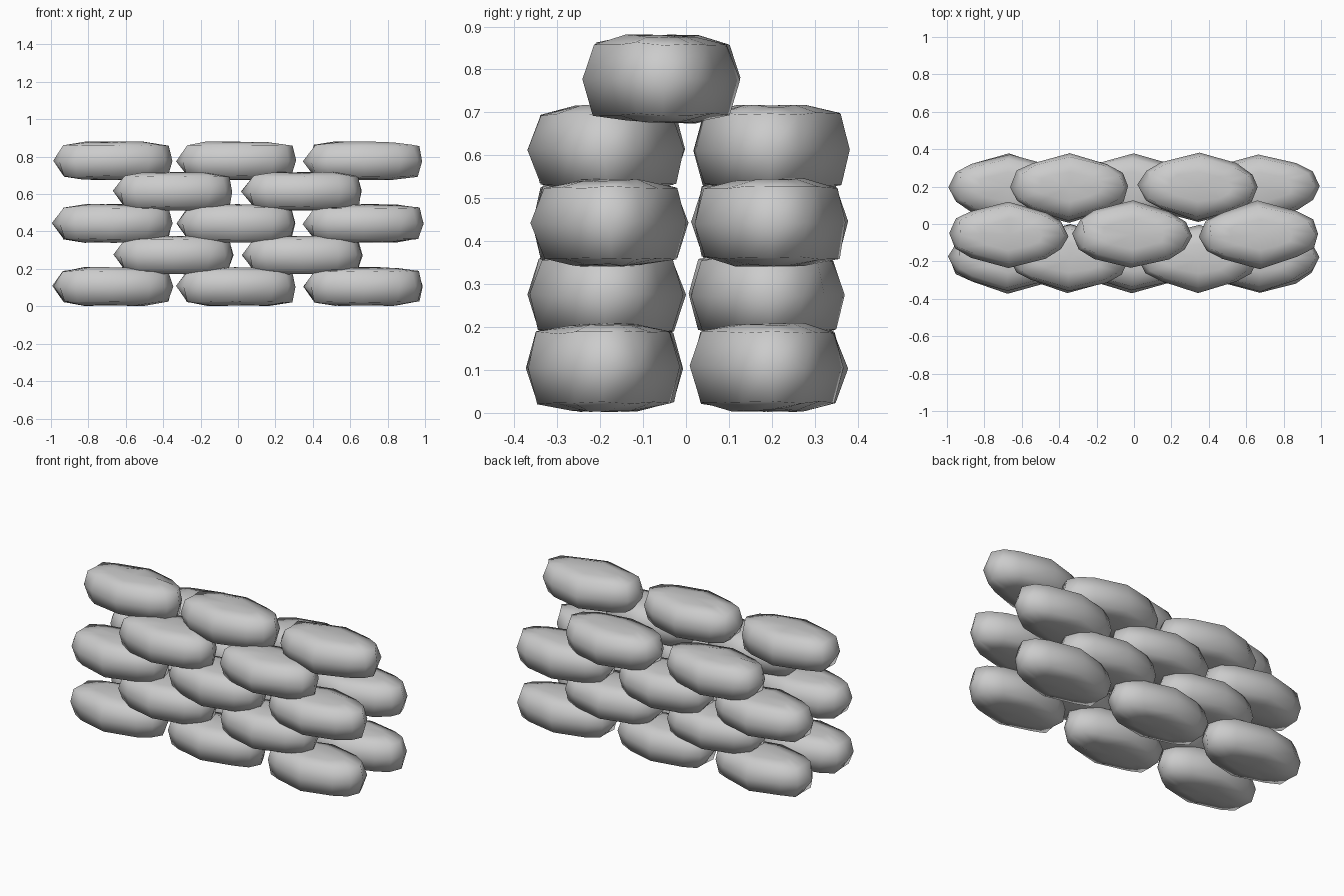
import bpy, bmesh, math, random
from mathutils import Matrix

if "Cube" in bpy.data.objects:
    bpy.data.objects.remove(bpy.data.objects["Cube"])

random.seed(7)
mat = bpy.data.materials.new("grey sackcloth")
mat.diffuse_color = (0.6, 0.6, 0.6, 1)
mat.use_nodes = True
mat.node_tree.nodes["Principled BSDF"].inputs["Base Color"].default_value = mat.diffuse_color

# Plan outline of one bag (half length 0.32, half width 0.18)
PLAN = [(0.318, 0.0), (0.285, 0.075), (0.2, 0.125), (0, 0.18), (-0.2, 0.125), (-0.28, 0.08),
        (-0.322, 0.0), (-0.28, -0.08), (-0.2, -0.125), (0, -0.18), (0.2, -0.125), (0.285, -0.075)]
# Rings of the pillow: scale in x, scale in y, height
RINGS = [(0.55, 0.45, -0.1), (0.93, 0.87, -0.082), (1, 1, 0), (0.93, 0.87, 0.082), (0.55, 0.45, 0.1)]


def sandbag(name, x, y, z, turn):
    bm = bmesh.new()
    j = lambda s: random.uniform(-s, s)
    rings = []
    for sx, sy, h in RINGS:
        ring = []
        for i, (px, py) in enumerate(PLAN):
            pinch = 0.86 if i == 6 and abs(h) > 0.05 else 1  # tied end
            ring.append(bm.verts.new((px * sx * pinch + j(0.006), py * sy + j(0.006), h + j(0.004))))
        rings.append(ring)
    n = len(PLAN)
    for a, b in zip(rings, rings[1:]):
        for i in range(n):
            k = (i + 1) % n
            bm.faces.new((a[i], a[k], b[k], b[i]))
    for ring, h in ((rings[0], -0.102), (rings[-1], 0.102)):
        pole = bm.verts.new((0, 0, h))
        for i in range(n):
            bm.faces.new((ring[i], ring[(i + 1) % n], pole))
    bmesh.ops.recalc_face_normals(bm, faces=bm.faces)
    bm.transform(Matrix.Translation((x, y, z)) @ Matrix.Rotation(turn, 4, 'Z'))
    for f in bm.faces:
        f.smooth = True
    me = bpy.data.meshes.new(name)
    bm.to_mesh(me)
    bm.free()
    me.materials.append(mat)
    bpy.context.collection.objects.link(bpy.data.objects.new(name, me))


THREE = (-0.67, -0.01, 0.67)
TWO = (-0.345, 0.345)
# Courses from the ground up: height, bag centres in x, rows in y
COURSES = [(0.106, THREE, (-0.19, 0.192)), (0.274, TWO, (-0.184, 0.19)),
           (0.443, THREE, (-0.178, 0.197)), (0.614, TWO, (-0.184, 0.2)),
           (0.778, THREE, (-0.058,))]
for c, (z, xs, ys) in enumerate(COURSES):
    for r, y in enumerate(ys):
        for i, x in enumerate(xs):
            sandbag(f"sandbag_course{c + 1}_row{r + 1}_{i + 1}", x, y, z, math.radians(random.uniform(-2, 2)))
